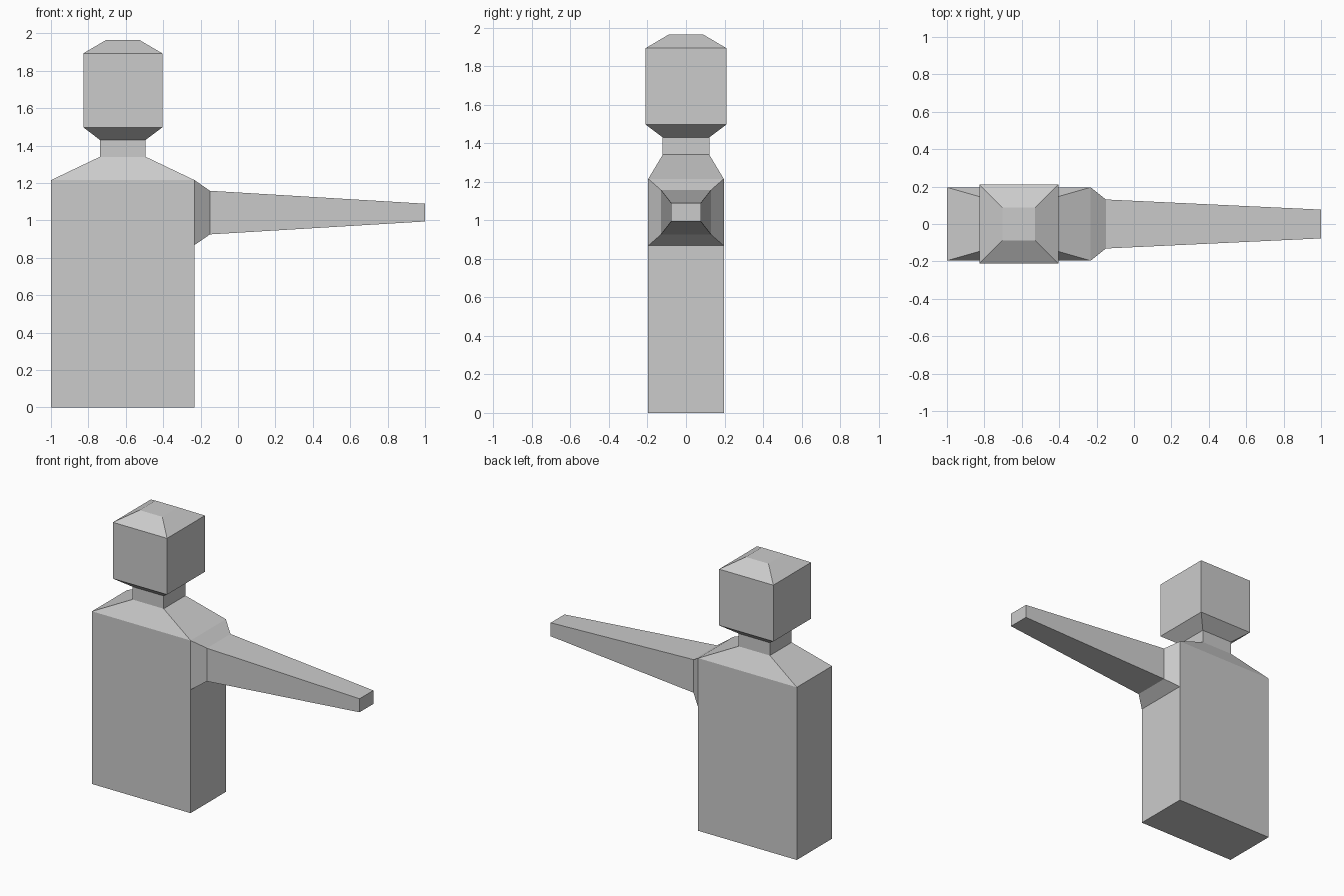
import bpy, bmesh
from mathutils import Vector

if "Cube" in bpy.data.objects:
    bpy.data.objects.remove(bpy.data.objects["Cube"])

grey = bpy.data.materials.new("plain grey")
grey.diffuse_color = (0.6, 0.6, 0.6, 1)
grey.use_nodes = True
grey.node_tree.nodes["Principled BSDF"].inputs["Base Color"].default_value = grey.diffuse_color


def loft(name, sections, along_x=False, cap_start=True, skip=()):
    """Join rectangular sections (position, centre, half width, half depth)."""
    bm = bmesh.new()
    rings = []
    for pos, mid, a, b in sections:
        ring = []
        for sa, sb in ((-1, -1), (1, -1), (1, 1), (-1, 1)):
            co = (pos, sb * b, mid + sa * a) if along_x else (mid + sa * a, sb * b, pos)
            ring.append(bm.verts.new(Vector(co)))
        rings.append(ring)
    for level, (lo, hi) in enumerate(zip(rings, rings[1:])):
        for i in range(4):
            if (level, i) not in skip:
                j = (i + 1) % 4
                bm.faces.new((lo[i], lo[j], hi[j], hi[i]))
    if cap_start:
        bm.faces.new(rings[0][::-1])
    bm.faces.new(rings[-1])
    if along_x:
        bmesh.ops.reverse_faces(bm, faces=bm.faces[:])
    mesh = bpy.data.meshes.new(name)
    bm.to_mesh(mesh)
    bm.free()
    mesh.materials.append(grey)
    obj = bpy.data.objects.new(name, mesh)
    bpy.context.collection.objects.link(obj)
    return obj


# Torso, neck and head in one column, open where the arm joins
CX = -0.616
loft("body_and_head", [
    (0.0, CX, 0.384, 0.196),
    (0.868, CX, 0.384, 0.196),
    (1.215, CX, 0.384, 0.196),    # shoulders
    (1.34, CX, 0.122, 0.121),     # neck
    (1.43, CX, 0.122, 0.121),
    (1.497, CX, 0.211, 0.21),     # head
    (1.893, CX, 0.211, 0.21),
    (1.965, CX, 0.088, 0.088),
], skip={(1, 1)})

# Single outstretched arm with a flared shoulder joint
loft("arm", [
    (CX + 0.384, 1.0415, 0.1735, 0.196),
    (-0.15, 1.0415, 0.1165, 0.131),
    (1.0, 1.0415, 0.0475, 0.077),
], along_x=True, cap_start=False)
